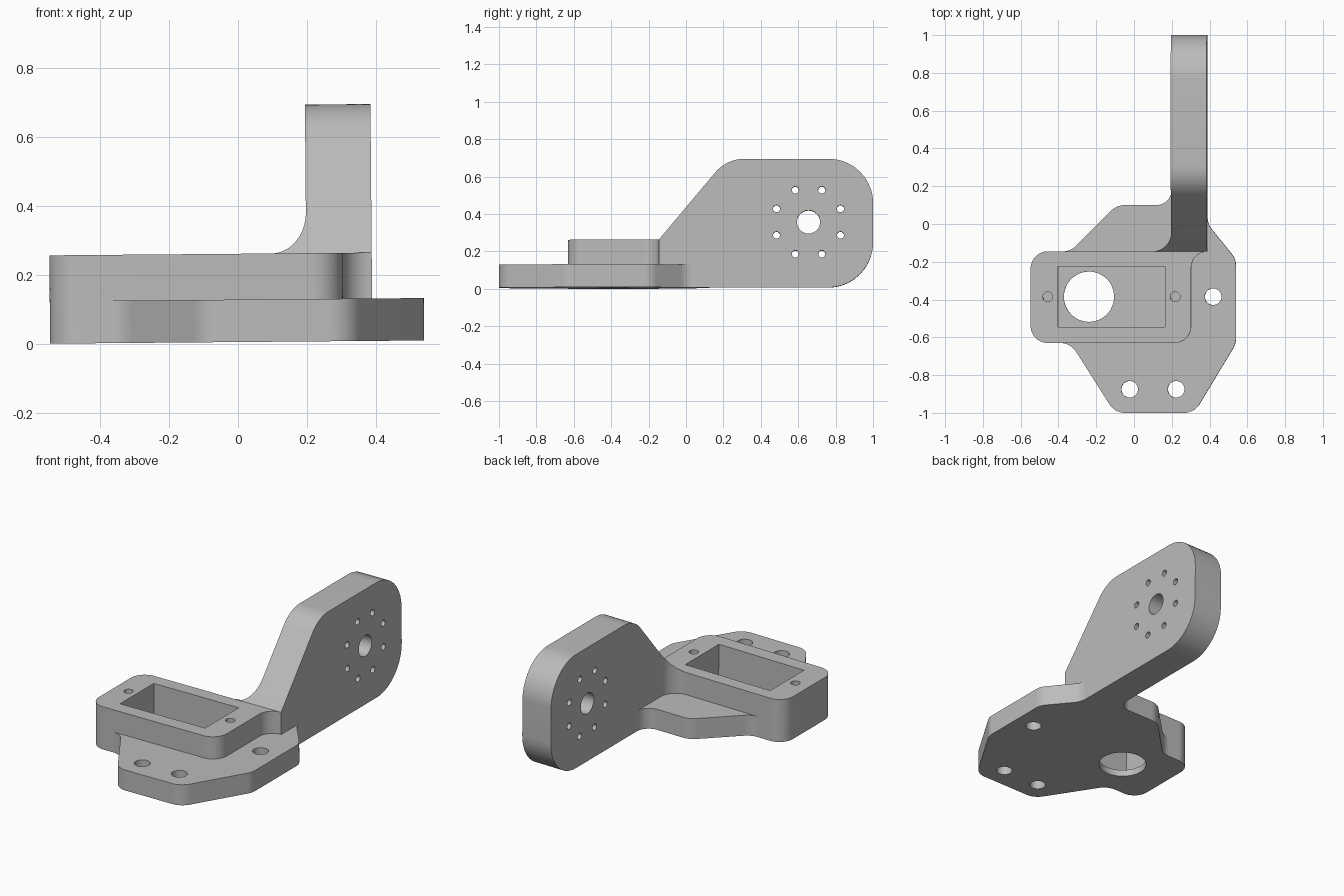
import bpy, bmesh, math
from mathutils import Vector, Matrix

cube = bpy.data.objects.get("Cube")
if cube:
    bpy.data.objects.remove(cube, do_unlink=True)


def rounded(corners, steps=12):
    """Outline from (u, v, radius) corners, convex or concave."""
    pts = []
    for i, c in enumerate(corners):
        p = Vector(c[:2])
        r = c[2] if len(c) > 2 else 0
        new = [p]
        if r:
            a = (Vector(corners[i - 1][:2]) - p).normalized()
            b = (Vector(corners[(i + 1) % len(corners)][:2]) - p).normalized()
            half = a.angle(b) / 2
            centre = p + (a + b).normalized() * r / math.sin(half)
            t = r / math.tan(half)
            va, vb = p + a * t - centre, p + b * t - centre
            new = [centre + va.lerp(vb, k / steps).normalized() * r
                   for k in range(steps + 1)]
        pts += [q for q in new if not pts or (q - pts[-1]).length > 1e-4]
    return pts


def circle(u, v, r, n=32):
    return [(u + r * math.cos(math.tau * k / n), v + r * math.sin(math.tau * k / n))
            for k in range(n)]


def prism(name, pts, lo, hi, axis="z"):
    """Extrude an outline along z, or a (y, z) outline along x."""
    bm = bmesh.new()
    place = (lambda u, v: (u, v, lo)) if axis == "z" else (lambda u, v: (lo, u, v))
    face = bm.faces.new([bm.verts.new(place(*p)) for p in pts])
    out = bmesh.ops.extrude_face_region(bm, geom=[face])["geom"]
    d = Vector((0, 0, hi - lo)) if axis == "z" else Vector((hi - lo, 0, 0))
    bmesh.ops.translate(bm, vec=d, verts=[g for g in out if isinstance(g, bmesh.types.BMVert)])
    bmesh.ops.recalc_face_normals(bm, faces=bm.faces)
    mesh = bpy.data.meshes.new(name)
    bm.to_mesh(mesh)
    bm.free()
    obj = bpy.data.objects.new(name, mesh)
    bpy.context.collection.objects.link(obj)
    return obj


def combine(target, tool, operation):
    """Apply a boolean and discard the tool."""
    mod = target.modifiers.new("join", "BOOLEAN")
    mod.object, mod.operation, mod.solver = tool, operation, "EXACT"
    bpy.context.view_layer.update()
    graph = bpy.context.evaluated_depsgraph_get()
    mesh = bpy.data.meshes.new_from_object(target.evaluated_get(graph))
    target.modifiers.clear()
    target.data = mesh
    bpy.data.objects.remove(tool, do_unlink=True)


# Mounting plate
bracket = prism("bracket", rounded([
    (-.10, -1, .1), (.32, -1, .1), (.54, -.635, .1), (.54, -.185, .1),
    (.39, 0, .1), (.39, .3), (.2, .3), (.2, .1, .08), (-.09, .1, .1),
    (-.335, -.145, .1), (-.545, -.145, .09), (-.545, -.63, .09),
    (-.335, -.63, .1)]), 0, .123)

# Raised motor housing, blended into the arm on its right side
housing = prism("housing", rounded([
    (-.545, -.63, .09), (.305, -.63, .09), (.305, -.145, .085), (.39, -.145),
    (.39, 0), (.2, 0), (.2, -.145), (-.545, -.145, .09)]), 0, .256)

# Upright arm: side profile limited by a plan outline with a filleted root
arm = prism("arm", rounded([
    (-.145, 0), (1, 0, .24), (1, .687, .235), (.217, .687, .2),
    (-.145, .256)]), 0, .39, "x")
plan = prism("arm_plan", rounded([
    (.39, -.3), (.5, -.3), (.5, 1.1), (.2, 1.1), (.2, -.145, .1),
    (.1, -.145), (.1, -.3)]), -.1, .9)
combine(arm, plan, "INTERSECT")
combine(bracket, housing, "UNION")
combine(bracket, arm, "UNION")

# Motor pocket, shaft opening and screw holes in the housing
cutters = [prism("pocket", [(-.4, -.545), (.165, -.545), (.165, -.225), (-.4, -.225)], .04, .5),
           prism("shaft_opening", circle(-.238, -.385, .133, 48), -.1, .1)]
cutters += [prism("screw_hole", circle(x, -.385, .026, 20), .08, .5) for x in (-.455, .22)]
# Mounting holes through the plate
cutters += [prism("mounting_hole", circle(x, y, .044), -.1, .5)
            for x, y in ((.42, -.385), (-.022, -.875), (.224, -.875))]
# Hub hole and ring of small holes through the arm
cutters.append(prism("hub_hole", circle(.655, .35, .062), 0, .6, "x"))
for k in range(8):
    a = math.radians(22.5 + 45 * k)
    cutters.append(prism("ring_hole", circle(.655 + .185 * math.cos(a), .35 + .185 * math.sin(a),
                                             .019, 16), 0, .6, "x"))
for c in cutters:
    combine(bracket, c, "DIFFERENCE")

# Slight lean of the whole bracket about its left lower edge
pivot = Matrix.Translation((-.545, 0, 0))
bracket.data.transform(pivot @ Matrix.Rotation(-.0085, 4, "Y") @ pivot.inverted())

# Grey finish
grey = bpy.data.materials.new("plain_grey")
grey.use_nodes = True
colour = (.5, .5, .5, 1)
grey.diffuse_color = colour
grey.node_tree.nodes["Principled BSDF"].inputs["Base Color"].default_value = colour
bracket.data.materials.clear()
bracket.data.materials.append(grey)

bpy.ops.object.select_all(action="DESELECT")
bracket.select_set(True)
bpy.context.view_layer.objects.active = bracket
bpy.ops.object.shade_smooth_by_angle(angle=math.radians(30))
